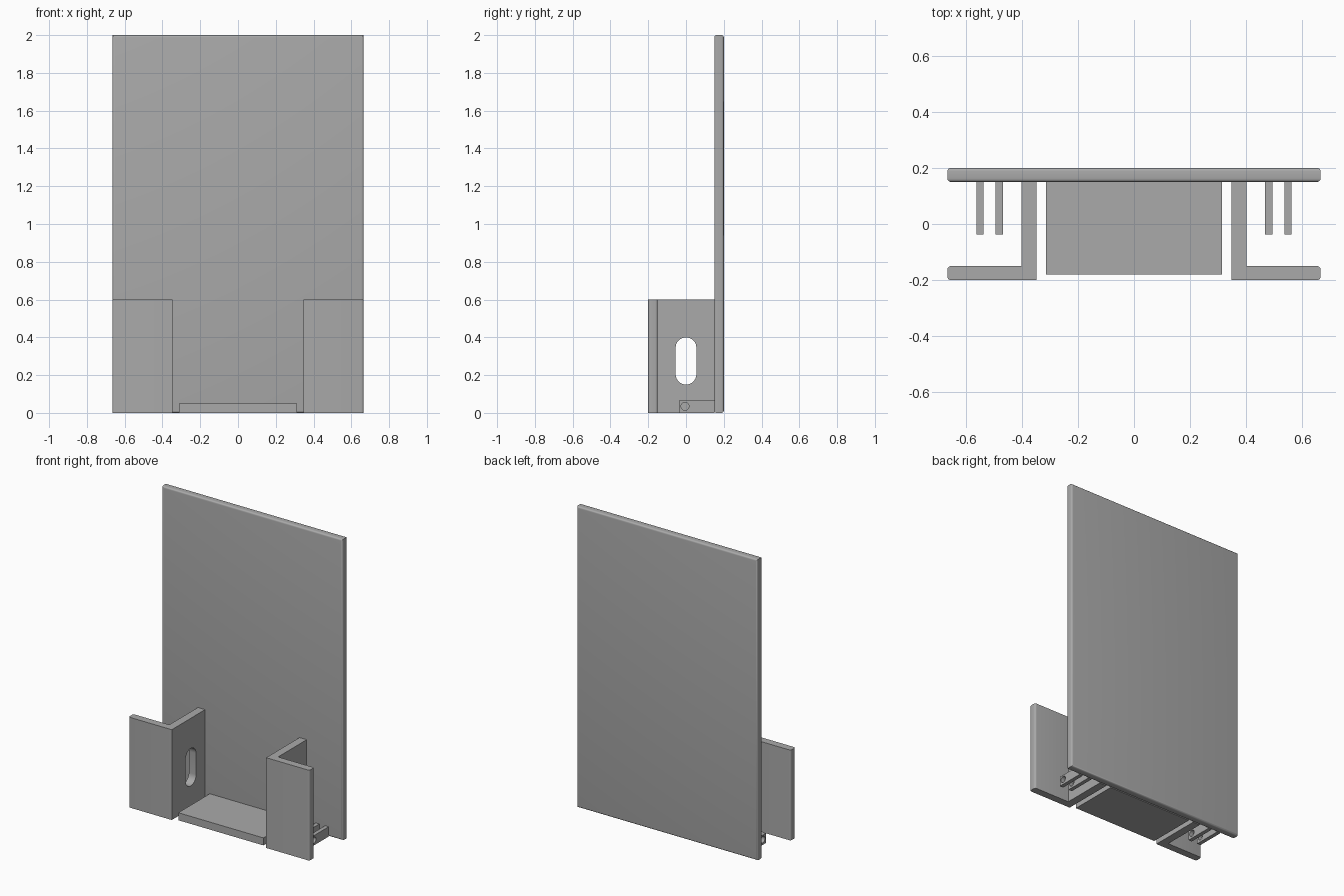
import bpy
import bmesh
from math import cos, sin, pi
from mathutils import Vector

cube = bpy.data.objects.get("Cube")
if cube:
    bpy.data.objects.remove(cube, do_unlink=True)

grey = bpy.data.materials.new("matte_grey")
grey.use_nodes = True
colour = (0.4, 0.4, 0.4, 1)
grey.diffuse_color = colour
grey.node_tree.nodes["Principled BSDF"].inputs["Base Color"].default_value = colour


def prism(name, outline, axis, low, high, rounded=None, radius=0.012):
    """Extrude a 2D outline along x or z, rounding the edges chosen by a rule."""
    bm = bmesh.new()
    place = (lambda a, b: (low, a, b)) if axis == "x" else (lambda a, b: (a, b, low))
    face = bm.faces.new([bm.verts.new(place(a, b)) for a, b in outline])
    top = bmesh.ops.extrude_face_region(bm, geom=[face])["geom"]
    shift = Vector((1, 0, 0) if axis == "x" else (0, 0, 1)) * (high - low)
    bmesh.ops.translate(bm, vec=shift, verts=[g for g in top if isinstance(g, bmesh.types.BMVert)])
    bmesh.ops.recalc_face_normals(bm, faces=bm.faces)
    if rounded:
        edges = [e for e in bm.edges if rounded(*(v.co for v in e.verts))]
        bmesh.ops.bevel(bm, geom=edges, offset=radius, segments=4, profile=0.5, affect="EDGES")
    mesh = bpy.data.meshes.new(name)
    bm.to_mesh(mesh)
    bm.free()
    mesh.materials.append(grey)
    obj = bpy.data.objects.new(name, mesh)
    bpy.context.collection.objects.link(obj)
    return obj


def activate(obj):
    bpy.ops.object.select_all(action="DESELECT")
    obj.select_set(True)
    bpy.context.view_layer.objects.active = obj


def smooth(obj):
    activate(obj)
    bpy.ops.object.shade_smooth_by_angle()


def cut(obj, cutter):
    cutter.hide_render = True
    mod = obj.modifiers.new("hole", "BOOLEAN")
    mod.operation = "DIFFERENCE"
    mod.solver = "EXACT"
    mod.object = cutter
    activate(obj)
    bpy.ops.object.modifier_apply(modifier=mod.name)
    bpy.data.objects.remove(cutter, do_unlink=True)


def rect(a0, a1, b0, b1):
    return [(a0, b0), (a1, b0), (a1, b1), (a0, b1)]


def capsule(y, z, r, half):
    """Round hole outline, stretched upright by half its straight length."""
    points = []
    for centre, start in ((z + half, 0), (z - half, pi)):
        steps = 16 if half else 15
        for i in range(steps + (1 if half else 0)):
            a = start + pi * i / steps
            points.append((y + r * cos(a), centre + r * sin(a)))
    return points


# Back panel, rounded along its front and back rims
panel = prism("back_panel", rect(-0.665, 0.665, 0.15, 0.2), "z", 0, 2,
              lambda a, b: abs(a.y - b.y) < 0.001)
smooth(panel)

# Base shelf between the brackets
prism("base_shelf", rect(-0.313, 0.313, -0.18, 0.15), "z", 0, 0.05)

for side, s in (("left", 1), ("right", -1)):
    # L-shaped bracket with a slot through its side wall
    shape = [(0.347, 0.15), (0.347, -0.2), (0.665, -0.2),
             (0.665, -0.15), (0.4, -0.15), (0.4, 0.15)]
    bracket = prism(side + "_bracket", [(s * x, y) for x, y in shape], "z", 0, 0.6,
                    lambda a, b: abs(a.x) > 0.66 and abs(b.x) > 0.66 and abs(a.y - b.y) < 0.001)
    ends = sorted((s * 0.3, s * 0.45))
    cut(bracket, prism("slot_cutter", capsule(0, 0.275, 0.055, 0.07), "x", *ends))
    smooth(bracket)

    # Pair of pierced lugs behind the bracket
    for part, x in (("inner", 0.48), ("outer", 0.549)):
        lug = prism(f"{side}_{part}_lug", rect(-0.037, 0.15, 0, 0.065), "x",
                    s * x - 0.013, s * x + 0.013)
        cut(lug, prism("pin_cutter", capsule(-0.005, 0.035, 0.021, 0), "x",
                       s * x - 0.03, s * x + 0.03))
        smooth(lug)
